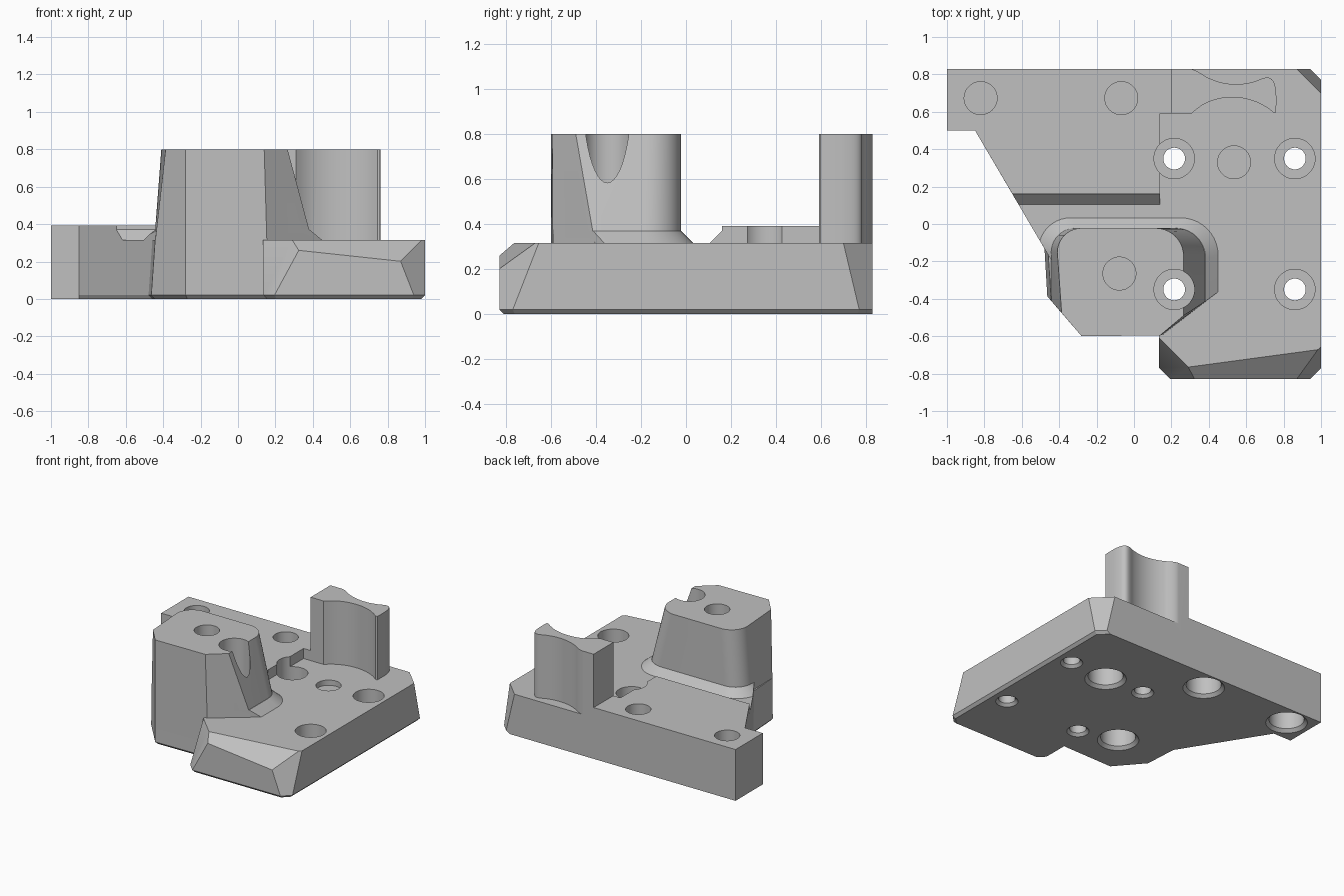
import bpy, bmesh, math
from mathutils import Vector
from mathutils.geometry import interpolate_bezier

if "Cube" in bpy.data.objects:
    bpy.data.objects.remove(bpy.data.objects["Cube"])

DECK, PAD, TOP = 0.315, 0.392, 0.8
BACK = 0.83

grey = bpy.data.materials.new("machined_grey")
grey.use_nodes = True
colour = (0.53, 0.53, 0.53, 1)
grey.diffuse_color = colour
grey.node_tree.nodes["Principled BSDF"].inputs["Base Color"].default_value = colour


def loft(rings):
    """Solid skinned through (z, outline) rings of equal point count."""
    bm = bmesh.new()
    loops = [[bm.verts.new((x, y, z)) for x, y in pts] for z, pts in rings]
    n = len(loops[0])
    for a, b in zip(loops, loops[1:]):
        for i in range(n):
            j = (i + 1) % n
            bm.faces.new((a[i], a[j], b[j], b[i]))
    bm.faces.new(loops[0][::-1])
    bm.faces.new(loops[-1])
    bmesh.ops.recalc_face_normals(bm, faces=bm.faces)
    return bm


def bevel_bottom(bm):
    """Small chamfer under the front and side walls, not the back ones."""
    edges = []
    for e in bm.edges:
        mid = (e.verts[0].co + e.verts[1].co) / 2
        if mid.z < 1e-5 and not (mid.y > 0.45 and mid.x < 0.9):
            edges.append(e)
    bmesh.ops.bevel(bm, geom=edges, offset=0.02, segments=1, affect='EDGES')


def slice_off(bm, a, b, c, keep):
    """Cut by the plane a-b-c, keeping the side holding the point keep."""
    a, b, c = Vector(a), Vector(b), Vector(c)
    no = (b - a).cross(c - a).normalized()
    if no.dot(Vector(keep) - a) > 0:
        no = -no
    bmesh.ops.bisect_plane(bm, geom=bm.verts[:] + bm.edges[:] + bm.faces[:],
                           plane_co=a, plane_no=no, clear_outer=True)
    bmesh.ops.holes_fill(bm, edges=[e for e in bm.edges if e.is_boundary], sides=0)
    bmesh.ops.recalc_face_normals(bm, faces=bm.faces)


def make(name, bm):
    mesh = bpy.data.meshes.new(name)
    bm.to_mesh(mesh)
    bm.free()
    mesh.materials.append(grey)
    ob = bpy.data.objects.new(name, mesh)
    bpy.context.collection.objects.link(ob)
    return ob


def combine(body, tool, operation):
    tool.hide_render = True
    mod = body.modifiers.new(operation.lower(), 'BOOLEAN')
    mod.operation, mod.solver, mod.object = operation, 'EXACT', tool
    bpy.context.view_layer.objects.active = body
    bpy.ops.object.modifier_apply(modifier=mod.name)
    bpy.data.objects.remove(tool)


def corner(x, y, r, start):
    """Rounded quarter turn inside the corner (x, y)."""
    sx, sy = (1, 1) if start == 0 else (-1, 1)
    cx, cy = x - sx * r, y - sy * r
    angles = [math.radians(start + 90 * i / 10) for i in range(11)]
    return [(cx + r * math.cos(t), cy + r * math.sin(t)) for t in angles]


def lathe(name, x, y, steps):
    """Round cutter from (radius, z) steps."""
    turn = [2 * math.pi * i / 48 for i in range(48)]
    return make(name, loft([(z, [(x + r * math.cos(t), y + r * math.sin(t)) for t in turn])
                            for r, z in steps]))


def diagonal_x(y):
    """x of the slanted left wall at depth y."""
    return -0.85 + (0.5 - y) * 0.588


# Right slab with slanted corners and a tilted front chamfer
outline = [(0.135, -0.77), (0.195, -BACK), (0.94, -BACK), (1, -0.77),
           (1, 0.77), (0.94, BACK), (0.135, BACK)]
bm = loft([(0, outline), (DECK, outline)])
bevel_bottom(bm)
inside = (0.55, 0, 0.1)
slice_off(bm, (0.195, -BACK, 0.02), (0.135, -0.77, 0.02), (0.135, -0.61, DECK), inside)
slice_off(bm, (0.94, -BACK, 0.02), (1, -0.77, 0.02), (1, -0.655, DECK), inside)
slice_off(bm, (0.94, BACK, 0.02), (1, 0.77, 0.02), (1, 0.70, DECK), inside)
slice_off(bm, (0.32, -BACK, 0.26), (0.88, -BACK, 0.20), (0.29, -0.765, DECK), inside)
body = make("fixture_block", bm)


# Left slab, with a slightly leaning wall under the tower
def left_outline(lean):
    return [(-1, BACK), (-1, 0.5), (-0.85, 0.5),
            (-0.48 + lean, -0.13 - 1.7 * lean), (-0.465 + lean, -0.385 - 1.16 * lean),
            (-0.28, -0.6), (0.15, -0.592), (0.4, -0.4), (0.4, BACK)]


bm = loft([(0, left_outline(0)), (DECK, left_outline(0.022))])
bevel_bottom(bm)
combine(body, make("left_slab", bm), 'UNION')


# Raised back pad with a chamfered front edge
def pad_outline(front):
    return [(-1, BACK), (-1, 0.5), (-0.85, 0.5), (diagonal_x(front), front),
            (0.14, front), (0.14, 0.592), (0.25, 0.592), (0.25, BACK)]


pad = loft([(0.2, pad_outline(0.105)), (DECK, pad_outline(0.105)),
            (0.37, pad_outline(0.16)), (PAD, pad_outline(0.16))])
combine(body, make("back_pad", pad), 'UNION')

# Tower shaft: leaning left and right walls, upright back
low = [(-0.442, -0.412), (-0.28, -0.6), (0.154, -0.592), (0.395, -0.405)]
low += corner(0.395, -0.022, 0.16, 0) + corner(-0.447, -0.022, 0.13, 90)
high = [(-0.387, -0.475), (-0.28, -0.6), (0.14, -0.595), (0.265, -0.49)]
high += corner(0.265, -0.022, 0.15, 0) + corner(-0.41, -0.022, 0.13, 90)
drop = [(lx + (lx - hx) * 0.1, ly + (ly - hy) * 0.1) for (lx, ly), (hx, hy) in zip(low, high)]
combine(body, make("tower", loft([(DECK - 0.0485, drop), (TOP, high)])), 'UNION')


# Sloped fillet around the foot of the tower
def foot(grow):
    return ([(-0.38, -0.40), (-0.2, -0.5), (0.2, -0.553), (0.383 + grow, -0.413 + grow * 0.75)]
            + corner(0.383 + grow, -0.022 + grow * 0.82, 0.16 + grow * 0.6, 0)
            + corner(-0.443 - grow, -0.022 + grow * 0.82, 0.13 + grow * 0.6, 90))


bm = loft([(0.28, foot(0.067)), (DECK, foot(0.067)), (0.37, foot(0))])
slice_off(bm, (-0.85, 0.5, 0), (-0.85, 0.5, 1), (diagonal_x(0), 0, 0), (0.2, -0.1, 0.3))
combine(body, make("tower_foot", bm), 'UNION')


# Scooped post at the back
def curve(*pts):
    return [tuple(p)[:2] for p in interpolate_bezier(*[Vector((x, y, 0)) for x, y in pts], 14)]


post = [(0.2, BACK), (0.2, 0.592), (0.305, 0.592)]
post += curve((0.31, 0.592), (0.42, 0.705), (0.62, 0.705), (0.745, 0.597))
post += curve((0.76, 0.597), (0.76, 0.63), (0.762, 0.66), (0.76, 0.70))
post += curve((0.759, 0.71), (0.75, 0.80), (0.71, 0.79), (0.66, 0.768))
post += curve((0.65, 0.764), (0.56, 0.735), (0.47, 0.745), (0.39, 0.785))
post += curve((0.38, 0.79), (0.35, 0.81), (0.32, BACK), (0.29, BACK))
combine(body, make("post", loft([(0.2, post), (TOP, post)])), 'UNION')

# Counterbored bolt holes, chamfered underneath
for x in (0.215, 0.86):
    for y in (-0.35, 0.35):
        combine(body, lathe("bolt_hole", x, y, [
            (0.078, -0.01), (0.078, 0), (0.058, 0.02), (0.058, 0.17), (0.108, 0.17), (0.108, 1)]),
            'DIFFERENCE')

# Round pockets above and wider chamfered pockets below
for x, y in ((-0.82, 0.673), (-0.068, 0.673), (0.535, 0.33), (-0.078, -0.265)):
    combine(body, lathe("upper_pocket", x, y, [(0.088, 0.275), (0.088, 1)]), 'DIFFERENCE')
    combine(body, lathe("lower_pocket", x, y, [
        (0.145, -0.01), (0.145, 0), (0.122, 0.023), (0.122, 0.2)]), 'DIFFERENCE')

# Smooth round walls, keep machined edges crisp
bpy.ops.object.select_all(action='DESELECT')
body.select_set(True)
bpy.context.view_layer.objects.active = body
bpy.ops.object.shade_smooth_by_angle(angle=math.radians(22))
